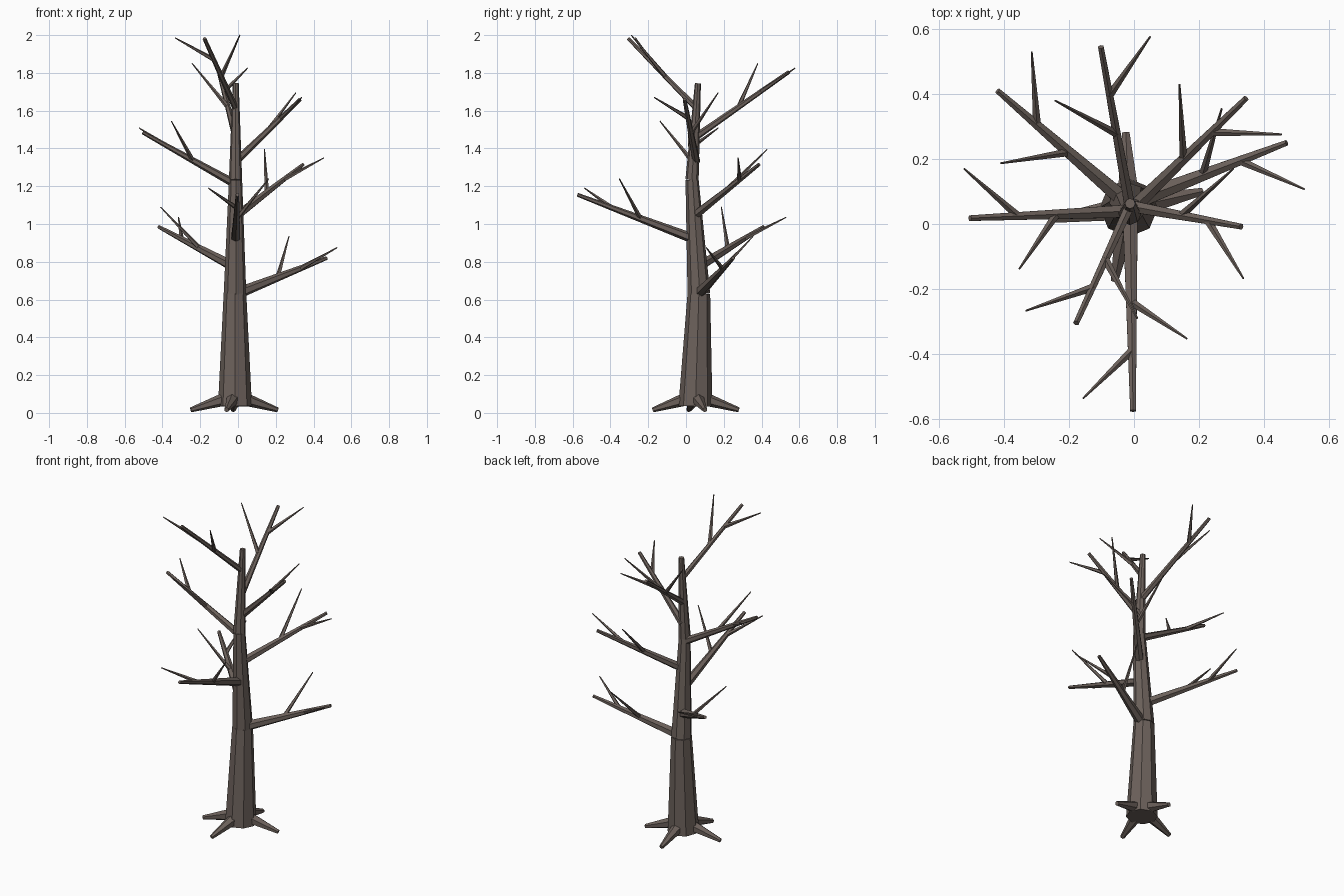
import bpy, math
from mathutils import Vector

bark = bpy.data.materials.new("bark")
bark.diffuse_color = (0.15, 0.12, 0.105, 1)


def limb(name, a, b, r1, r2, sides):
    """Tapered flat-sided limb running from a to b."""
    a, b = Vector(a), Vector(b)
    d = b - a
    bpy.ops.mesh.primitive_cone_add(vertices=sides, radius1=r1, radius2=r2,
                                    depth=d.length, location=(a + b) / 2)
    ob = bpy.context.object
    ob.rotation_euler = d.to_track_quat('Z', 'Y').to_euler()
    ob.name = name
    ob.data.materials.append(bark)
    return ob


# Trunk: three stacked tapering sections (centre, radius)
trunk = [((-0.016, 0.05, 0.035), 0.09), ((-0.016, 0.068, 0.63), 0.06),
         ((-0.013, 0.032, 1.235), 0.035), ((-0.012, 0.063, 1.745), 0.016)]
for i in range(3):
    (a, r1), (b, r2) = trunk[i], trunk[i + 1]
    limb(f"trunk_section_{i + 1}", a, b, r1, r2, 8)

# Roots spread from the trunk foot
for i, end in enumerate([(0.21, 0.10), (-0.025, 0.28), (-0.25, 0.015), (-0.06, -0.175)]):
    limb(f"root_{i + 1}", (-0.016, 0.05, 0.09), (*end, 0.016), 0.042, 0.013, 6)

# Branches: start, end, outer twig tip, inner twig tip
branches = [
    ((-0.01, 0.066, 0.63), (0.47, 0.25, 0.82), (0.525, 0.107, 0.875), (0.27, 0.355, 0.935)),
    ((-0.015, 0.06, 0.77), (-0.42, 0.41, 0.985), (-0.315, 0.53, 1.035), (-0.41, 0.187, 1.09)),
    ((-0.012, 0.045, 0.92), (-0.003, -0.575, 1.155), (-0.157, -0.537, 1.19), (0.163, -0.353, 1.24)),
    ((-0.012, 0.04, 1.04), (0.345, 0.387, 1.315), (0.455, 0.276, 1.35), (0.14, 0.43, 1.395)),
    ((-0.012, 0.04, 1.21), (-0.505, 0.018, 1.485), (-0.523, 0.17, 1.508), (-0.353, -0.138, 1.545)),
    ((-0.012, 0.055, 1.33), (0.33, -0.008, 1.66), (0.337, -0.168, 1.67), (0.306, 0.17, 1.695)),
    ((-0.012, 0.05, 1.46), (-0.102, 0.545, 1.805), (0.05, 0.577, 1.825), (-0.243, 0.38, 1.85)),
    ((-0.012, 0.058, 1.61), (-0.178, -0.305, 1.982), (-0.333, -0.267, 1.985), (0.01, -0.29, 2.0)),
]
for i, (a, b, outer, inner) in enumerate(branches):
    base = 0.031 - 0.002 * i
    limb(f"branch_{i + 1}", a, b, base, 0.010, 6)
    for label, tip, t in (("outer", outer, 0.70), ("inner", inner, 0.46)):
        root = Vector(a).lerp(Vector(b), t)
        limb(f"twig_{label}_{i + 1}", root, tip, 0.013, 0.003, 5)
